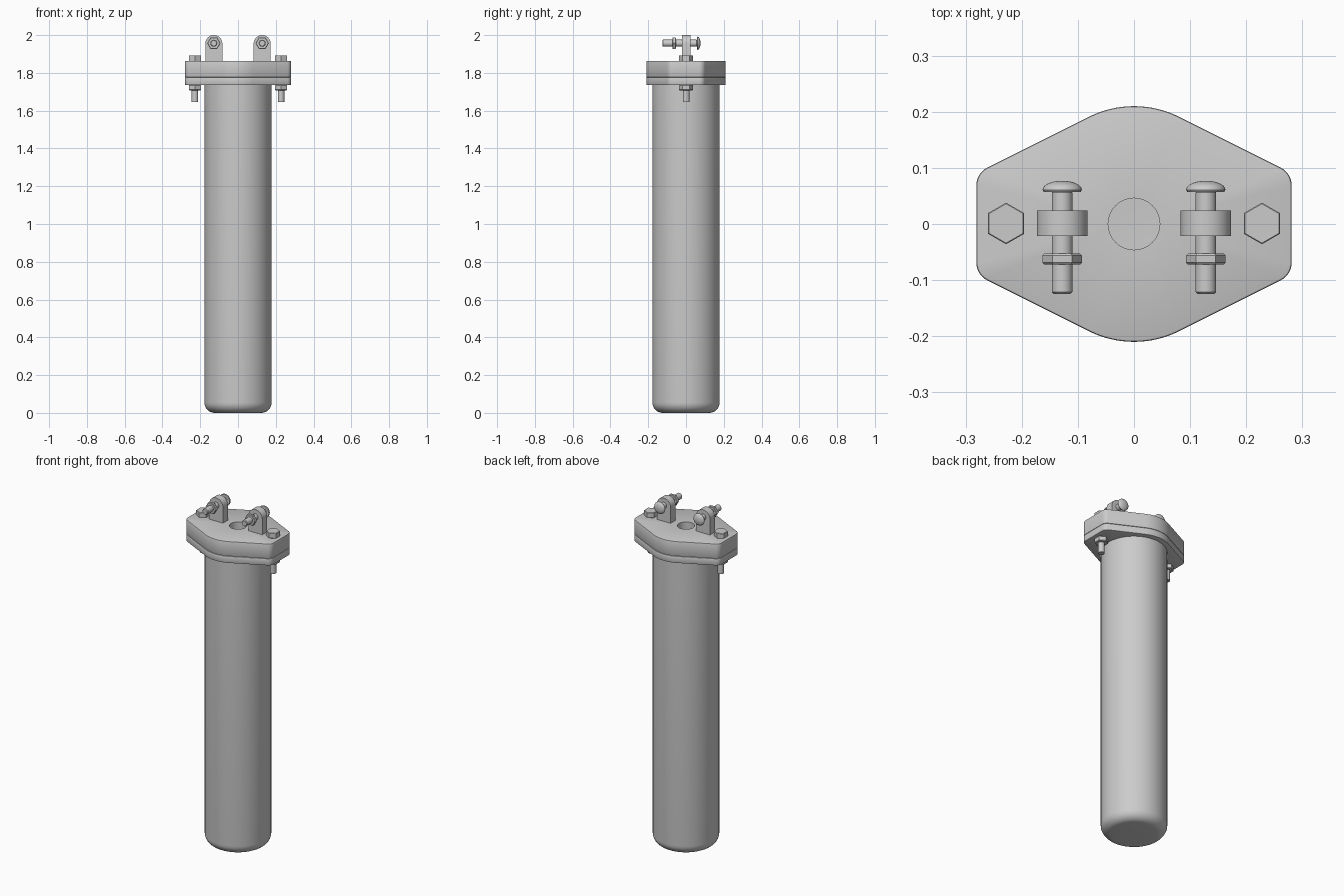
import bpy, bmesh
from math import cos, sin, pi, radians, atan2
from mathutils import Matrix

if "Cube" in bpy.data.objects:
    bpy.data.objects.remove(bpy.data.objects["Cube"])

metal = bpy.data.materials.new("grey_metal")
metal.use_nodes = True
GREY = (0.6, 0.6, 0.6, 1)
metal.diffuse_color = GREY
metal.node_tree.nodes["Principled BSDF"].inputs["Base Color"].default_value = GREY


def finish(name, bm, loc=(0, 0, 0), rot=(0, 0, 0)):
    bmesh.ops.recalc_face_normals(bm, faces=bm.faces)
    mesh = bpy.data.meshes.new(name)
    bm.to_mesh(mesh)
    bm.free()
    mesh.materials.append(metal)
    obj = bpy.data.objects.new(name, mesh)
    bpy.context.collection.objects.link(obj)
    obj.location, obj.rotation_euler = loc, rot
    bpy.ops.object.select_all(action='DESELECT')
    obj.select_set(True)
    bpy.context.view_layer.objects.active = obj
    bpy.ops.object.shade_smooth_by_angle(angle=radians(30))
    return obj


def lathe(name, profile, sides, loc=(0, 0, 0), rot=(0, 0, 0)):
    """Revolve (radius, height) points; a profile that starts and ends on the axis is closed."""
    bm = bmesh.new()
    verts = [bm.verts.new((r, 0, z)) for r, z in profile]
    edges = [bm.edges.new(pair) for pair in zip(verts, verts[1:])]
    bmesh.ops.spin(bm, geom=verts + edges, cent=(0, 0, 0), axis=(0, 0, 1),
                   angle=2 * pi, steps=sides)
    bmesh.ops.remove_doubles(bm, verts=bm.verts, dist=0.0001)
    return finish(name, bm, loc, rot)


def rod(name, r, z0, z1, sides, chamfer, loc, rot=(0, 0, 0)):
    c = chamfer
    return lathe(name, [(0, z0), (r - c, z0), (r, z0 + c), (r, z1 - c), (r - c, z1), (0, z1)],
                 sides, loc, rot)


def arc(cx, cy, r, a0, a1, steps):
    return [(cx + r * cos(a0 + (a1 - a0) * i / steps), cy + r * sin(a0 + (a1 - a0) * i / steps))
            for i in range(steps + 1)]


# Flange outline: broad rounded front and back, small rounded ends
slope = atan2(2, 1)
quarter = arc(0.246, 0.069, 0.035, 0, slope, 6) + arc(0, 0.03, 0.18, slope, pi / 2, 8)
half = quarter + [(-x, y) for x, y in reversed(quarter[:-1])]
outline = half + [(-x, -y) for x, y in half]


def plate(name, z0, z1, hole):
    bm = bmesh.new()
    edges = []
    for ring in (outline, arc(0, 0, hole, 0, 2 * pi, 48)[:-1]):
        vs = [bm.verts.new((x, y, z0)) for x, y in ring]
        edges += [bm.edges.new((v, vs[i - 1])) for i, v in enumerate(vs)]
    bmesh.ops.triangle_fill(bm, edges=edges, use_beauty=True)
    ext = bmesh.ops.extrude_face_region(bm, geom=bm.faces[:], use_keep_orig=True)
    top = [g for g in ext["geom"] if isinstance(g, bmesh.types.BMVert)]
    bmesh.ops.translate(bm, verts=top, vec=(0, 0, z1 - z0))
    bmesh.ops.recalc_face_normals(bm, faces=bm.faces)
    rim = [e for e in bm.edges
           if abs(e.verts[0].co.z - e.verts[1].co.z) < 0.001
           and e.calc_face_angle(0) > 1 and e.verts[0].co.xy.length > 0.19]
    bmesh.ops.bevel(bm, geom=rim, offset=0.004, segments=2, profile=0.5, affect='EDGES')
    return finish(name, bm)


plate("lid", 1.776, 1.863, 0.046)
plate("lower_flange", 1.735, 1.776, 0.15)

# Hollow tube with a rounded closed bottom
outer = arc(0.123, 0.055, 0.055, -pi / 2, 0, 8)
inner = arc(0.11, 0.065, 0.04, 0, -pi / 2, 6)
lathe("tube", [(0, 0)] + outer + [(0.178, 1.736), (0.15, 1.736)] + inner + [(0, 0.025)], 64)


def lug(name, x):
    bm = bmesh.new()
    pts = [(-0.045, 1.86), (0.045, 1.86)] + arc(0, 1.955, 0.045, 0, pi, 20)
    face = bm.faces.new([bm.verts.new((px, -0.021, pz)) for px, pz in pts])
    ext = bmesh.ops.extrude_face_region(bm, geom=[face], use_keep_orig=True)
    bmesh.ops.translate(bm, verts=[g for g in ext["geom"] if isinstance(g, bmesh.types.BMVert)],
                        vec=(0, 0.045, 0))
    return finish(name, bm, (x, 0, 0))


for side, s in (("left", 1), ("right", -1)):
    # Bolt clamping the two flange plates
    at, turn = (0.228 * s, 0.001, 0), (0, 0, pi / 2)
    rod(side + "_flange_bolt_head", 0.037, 1.862, 1.893, 6, 0.002, at, turn)
    rod(side + "_flange_bolt_shank", 0.0175, 1.645, 1.87, 24, 0.002, at)
    rod(side + "_flange_nut", 0.037, 1.708, 1.736, 6, 0.003, at, turn)

    # Upright lug with a domed cross bolt and its nut
    x = 0.128 * s
    lug(side + "_lug", x)
    at, turn = (x, 0, 1.957), (pi / 2, 0, 0)
    dome = [(0.035 * cos(a), -0.061 - 0.016 * sin(a)) for a in (i * pi / 16 for i in range(8))]
    lathe(side + "_lug_bolt_head", [(0, -0.057), (0.033, -0.057)] + dome + [(0, -0.077)],
          32, at, turn)
    rod(side + "_lug_bolt_shank", 0.0185, -0.06, 0.125, 24, 0.004, at, turn)
    rod(side + "_lug_nut", 0.035, 0.053, 0.072, 6, 0.003, at, turn)
